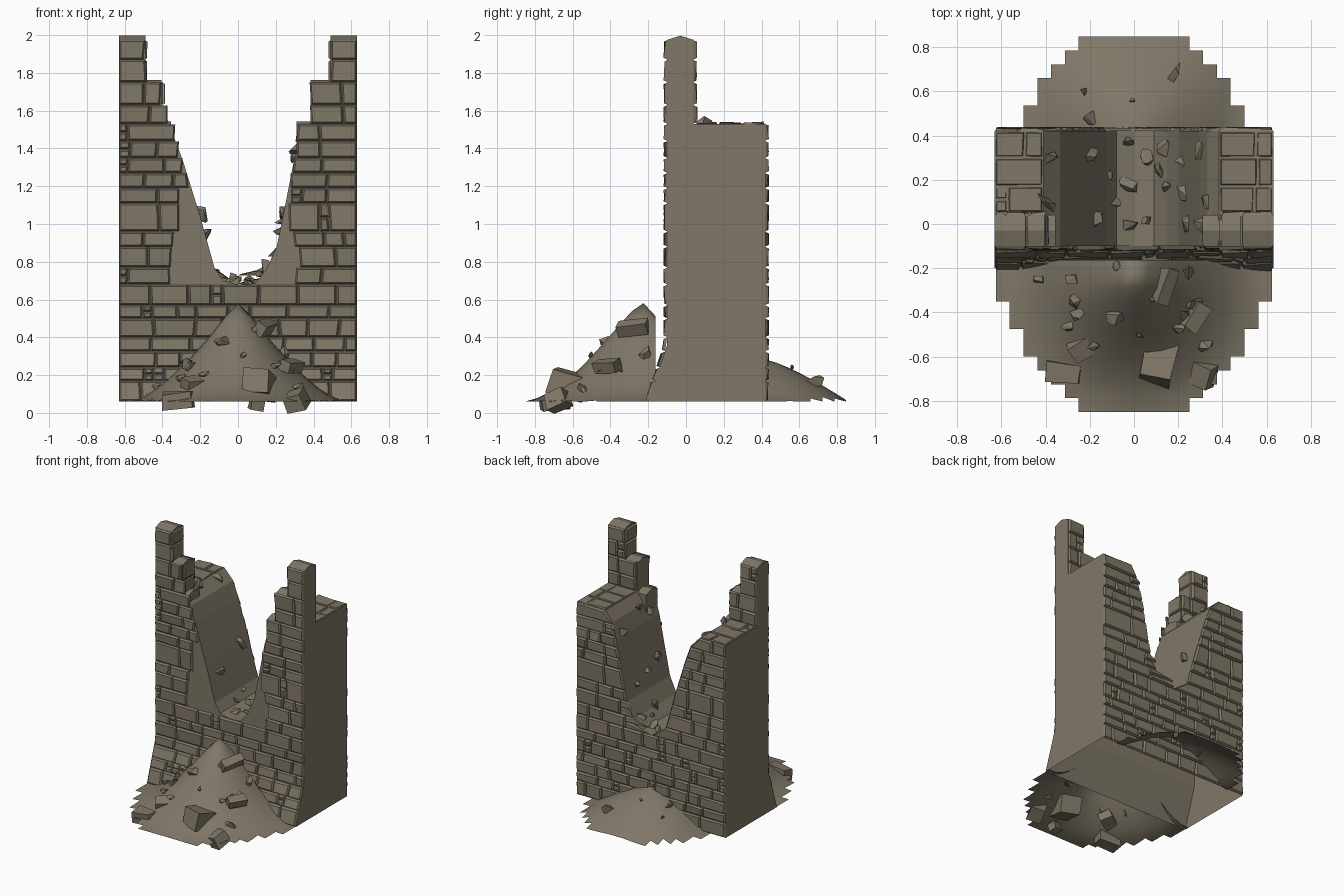
import bpy, bmesh, math, random
from mathutils import Vector, Matrix

if "Cube" in bpy.data.objects:
    bpy.data.objects.remove(bpy.data.objects["Cube"])

random.seed(7)
R = random.uniform
stone = bpy.data.materials.new("weathered stone")
stone.diffuse_color = (0.215, 0.186, 0.137, 1)
stone.use_nodes = True
stone.node_tree.nodes["Principled BSDF"].inputs["Base Color"].default_value = stone.diffuse_color

COURSES = [.06, .17, .24, .325, .40, .50, .57, .68, .77, .88, .96, 1.11, 1.19, 1.27,
           1.35, 1.44, 1.53, 1.63, 1.75, 1.87, 1.975]
# breach outline, left top to right top, as (x, z)
BREACH = [(-.41, 1.53), (-.335, 1.45), (-.29, 1.33), (-.20, 1.04), (-.125, .77), (-.08, .70),
          (0, .68), (.09, .685), (.15, .76), (.205, .88), (.25, 1.1), (.295, 1.33), (.33, 1.45), (.385, 1.53)]
KNEE = .36


def finish(name, bm, recalc=True, smooth=False):
    bmesh.ops.remove_doubles(bm, verts=bm.verts, dist=1e-5)
    if recalc:
        bmesh.ops.recalc_face_normals(bm, faces=bm.faces)
    me = bpy.data.meshes.new(name)
    bm.to_mesh(me)
    bm.free()
    me.materials.append(stone)
    for p in me.polygons:
        p.use_smooth = smooth
    ob = bpy.data.objects.new(name, me)
    bpy.context.collection.objects.link(ob)
    return ob


def face(bm, pts):
    return bm.faces.new([bm.verts.new(p) for p in pts])


def lerp(table, t):
    if t <= table[0][0]:
        return table[0][1]
    for (a, b), (c, d) in zip(table, table[1:]):
        if t <= c:
            return b + (d - b) * (t - a) / (c - a)
    return table[-1][1]


def breach_z(x):
    return lerp(BREACH, x)


left_edge = sorted((z, x) for x, z in BREACH if x <= 0)
right_edge = sorted((z, x) for x, z in BREACH if x >= 0)


def front_y(z):
    return -.10 - .10 * max(0, (KNEE - z) / (KNEE - .06))


# wall core: breached slab with a flared front foot, open underneath
bm = bmesh.new()
upper = [(.63, 1.53)] + BREACH[::-1] + [(-.63, 1.53)]
loop = [(-.63, KNEE), (.63, KNEE)] + upper
face(bm, [(x, -.10, z) for x, z in loop])
face(bm, [(x, .42, z) for x, z in [(-.63, .06), (.63, .06)] + upper])
for (x0, z0), (x1, z1) in zip(upper, upper[1:]):
    face(bm, [(x0, -.10, z0), (x1, -.10, z1), (x1, .42, z1), (x0, .42, z0)])
for x in (-.63, .63):
    face(bm, [(x, -.10, 1.53), (x, -.10, KNEE), (x, -.20, .06), (x, .42, .06), (x, .42, 1.53)])
face(bm, [(-.63, -.10, KNEE), (.63, -.10, KNEE), (.63, -.20, .06), (-.63, -.20, .06)])
finish("wall_core", bm)

# parapet stumps with low ridged caps
bm = bmesh.new()
for x0, x1, z0, z1 in [(-.63, -.49, 1.5, 1.975), (-.49, -.405, 1.5, 1.74), (-.40, -.355, 1.40, 1.52),
                       (.49, .63, 1.5, 1.975), (.385, .49, 1.5, 1.74), (.31, .385, 1.35, 1.52)]:
    sec = [(-.10, z0), (.04, z0), (.04, z1), (-.03, z1 + .022), (-.10, z1)]
    for x in (x0, x1):
        face(bm, [(x, y, z) for y, z in sec])
    for (a, b), (c, d) in zip(sec, sec[1:] + sec[:1]):
        face(bm, [(x0, a, b), (x1, a, b), (x1, c, d), (x0, c, d)])
finish("parapet_stumps", bm)


def brick(bm, quad, P):
    """One bevelled stone over a (u, v) quad on surface P(u, v, depth)."""
    c = sum((Vector(q) for q in quad), Vector((0, 0))) / 4
    size = (Vector(quad[2]) - Vector(quad[0]))

    def ring(gap):
        out = []
        for q in quad:
            o = Vector(q) - c
            out.append((c.x + o.x * max(.3, 1 - 2 * gap / max(abs(size.x), .01)),
                        c.y + o.y * max(.3, 1 - 2 * gap / max(abs(size.y), .01))))
        return out
    lo = [bm.verts.new(P(u, v, 0)) for u, v in ring(.002)]
    hi = [bm.verts.new(P(u, v, R(.008, .02))) for u, v in ring(.010)]
    bm.faces.new(hi)
    for i in range(4):
        j = (i + 1) % 4
        bm.faces.new([lo[i], lo[j], hi[j], hi[i]])


def course(bm, v0, v1, a0, a1, b0, b1, P):
    """Row of stones from a to b; ends may slant between v0 and v1."""
    if min(b0 - a0, b1 - a1) < .02:
        return
    cuts, x, end = [], max(a0, a1), min(b0, b1)
    while True:
        w = R(.045, .06) if random.random() < .12 else R(.10, .22)
        if x + w > end - .06:
            break
        x += w
        cuts.append((x + R(-.006, .006), x + R(-.006, .006), w < .07))
    cuts.append((b0, b1, False))
    p0, p1 = a0, a1
    for q0, q1, small in cuts:
        m = (v0 + v1) / 2
        rows = [(v0, m), (m, v1)] if small else [(v0, v1)]
        for r0, r1 in rows:
            brick(bm, [(p0, r0), (q0, r0), (q1, r1), (p1, r1)], P)
        p0, p1 = q0, q1


# front masonry: stepped broken edge beside the breach
FL = [-.36, -.35, -.34, -.31, -.31, -.27, -.29, -.31, -.33, -.37, -.405, -.49, -.49]
FR = [.30, .33, .30, .27, .28, .28, .29, .31, .31, .385, .385, .49, .49]
bm = bmesh.new()
front = lambda u, v, d: (u, front_y(v) - d, v)
for i, (z0, z1) in enumerate(zip(COURSES, COURSES[1:])):
    if i < 7:
        course(bm, z0, z1, -.63, -.63, .63, .63, front)
    else:
        l, r = FL[i - 7], FR[i - 7]
        course(bm, z0, z1, -.63, -.63, l + R(-.01, .01), l, front)
        course(bm, z0, z1, r, r + R(-.01, .01), .63, .63, front)
finish("front_masonry", bm)

# back masonry: trimmed along the breach
bm = bmesh.new()
back = lambda u, v, d: (u, .42 + d, v)
for i, (z0, z1) in enumerate(zip(COURSES[:16], COURSES[1:17])):
    if i < 7:
        course(bm, z0, z1, -.63, -.63, .63, .63, back)
    else:
        course(bm, z0, z1, -.63, -.63, lerp(left_edge, z0), lerp(left_edge, z1), back)
        course(bm, z0, z1, lerp(right_edge, z0), lerp(right_edge, z1), .63, .63, back)
finish("back_masonry", bm)

# parapet masonry: rear faces, stepped ends, and walkway paving
bm = bmesh.new()
for z0, z1 in zip(COURSES[16:], COURSES[17:]):
    e = .49 if z0 > 1.7 else .395
    course(bm, z0, z1, -.63, -.63, -e, -e, lambda u, v, d: (u, .04 + d, v))
    course(bm, z0, z1, e, e, .63, .63, lambda u, v, d: (u, .04 + d, v))
    for s in (-1, 1):
        brick(bm, [(-.10, z0), (.04, z0), (.04, z1), (-.10, z1)],
              lambda u, v, d: (s * (e - d * .6), u, v))
for a, b in [(-.63, -.41), (.385, .63)]:
    for y0, y1 in [(.05, .17), (.17, .30), (.30, .42)]:
        course(bm, y0, y1, a, a, b, b, lambda u, v, d: (u, v, 1.522 + d))
finish("parapet_and_walkway_masonry", bm)


# rubble mounds: coarse height fields with ragged square edges
def front_h(x, y):
    t = math.hypot(x / .58, (y + .23) / .63)
    bump = .015 * math.sin(9 * x + 2) * math.sin(11 * y)
    return .06 if t >= 1 else max(.06, .06 + .56 * (1 - math.sqrt(t * t + .0012)) ** 1.55 + bump * (1 - t))


def back_h(x, y):
    t = (abs(x / .45) ** 2.5 + abs((y - .41) / .45) ** 2.5) ** .4
    return .06 if t >= 1 else .06 + .225 * (1 - t ** 1.3)


def mound(name, h, y0, n):
    c = .0625
    bm = bmesh.new()
    for i in range(-10, 10):
        for j in range(n):
            x, y = i * c, y0 + j * c
            q = [(x, y), (x + c, y), (x + c, y + c), (x, y + c)]
            if sum(h(*p) > .0605 for p in q) >= 2:
                face(bm, [(a, b, h(a, b)) for a, b in q])
    return finish(name, bm, False, True)


mound("front_rubble_mound", front_h, -.85, 11)
mound("back_rubble_mound", back_h, .41, 7)


# loose rocks
def rock(bm, x, y, z, s):
    rot = Matrix.Rotation(R(0, 6.3), 3, Vector((R(-1, 1), R(-1, 1), R(-1, 1))).normalized())
    dims = Vector((s * R(.8, 1.2), s * R(.6, .9), s * R(.45, .75)))
    vs = []
    for k in range(10):
        d = Vector((R(-1, 1), R(-1, 1), R(-1, 1))).normalized()
        vs.append(bm.verts.new(rot @ Vector(d * w for d, w in zip(d, dims)) + Vector((x, y, z))))
    res = bmesh.ops.convex_hull(bm, input=vs)
    bmesh.ops.delete(bm, geom=[v for v in res["geom_interior"] if isinstance(v, bmesh.types.BMVert)],
                     context='VERTS')


bm = bmesh.new()
for x, y, s in [(-.38, .29, .05), (-.40, .10, .065), (-.20, .32, .06), (-.17, .03, .055), (-.09, .10, .035),
                (-.02, 0, .055), (-.03, .37, .05), (-.02, .18, .055), (.06, .30, .05), (.14, .34, .05),
                (.05, .02, .035), (.15, .16, .06), (.12, .24, .04), (.23, .14, .055), (.22, .27, .05),
                (.24, .0, .045), (.30, .33, .05), (.33, .10, .045), (.31, 0, .05), (-.11, .22, .03)]:
    rock(bm, x, y, breach_z(x) + .01, s)
finish("breach_rocks", bm)

bm = bmesh.new()
for x, y, s in [(-.28, -.25, .04), (-.27, -.35, .05), (-.25, -.41, .05), (-.43, -.25, .03), (-.08, -.42, .06),
                (.09, -.34, .025), (.24, -.22, .05), (.27, -.35, .06), (.25, -.43, .06), (.20, -.47, .035),
                (.33, -.55, .05), (-.18, -.55, .03), (-.30, -.46, .04), (-.08, -.19, .025), (.03, -.5, .025)]:
    rock(bm, x, y, front_h(x, y) + .01, s)
for x, y, s in [(.18, .68, .06), (-.23, .60, .03), (-.20, .49, .05), (-.01, .56, .02)]:
    rock(bm, x, y, back_h(x, y) + .01, s)
finish("mound_rocks", bm)

# fallen dressed blocks: centre, size, rotation
bm = bmesh.new()
for pos, size, rot in [((.11, -.61, .15), (.15, .20, .13), (-.25, .15, -.2)),
                       ((-.32, -.67, .065), (.16, .09, .09), (.1, -.08, -.1)),
                       ((.31, -.68, .065), (.10, .11, .09), (.3, -.35, -.3)),
                       ((.10, -.74, .045), (.08, .06, .06), (.2, .2, .2)),
                       ((-.23, -.56, .15), (.12, .09, .07), (.4, .1, .5)),
                       ((.14, -.28, .45), (.06, .16, .07), (.3, .5, -.4)),
                       ((.28, -.42, .25), (.07, .13, .06), (.2, .3, -.6))]:
    m = Matrix.Translation(pos)
    for a, ax in zip(rot, "XYZ"):
        m = m @ Matrix.Rotation(a, 4, ax)
    for v in bmesh.ops.create_cube(bm, size=1)["verts"]:
        v.co = m @ Vector(c * s * R(.85, 1.1) for c, s in zip(v.co, size))
finish("fallen_blocks", bm)
